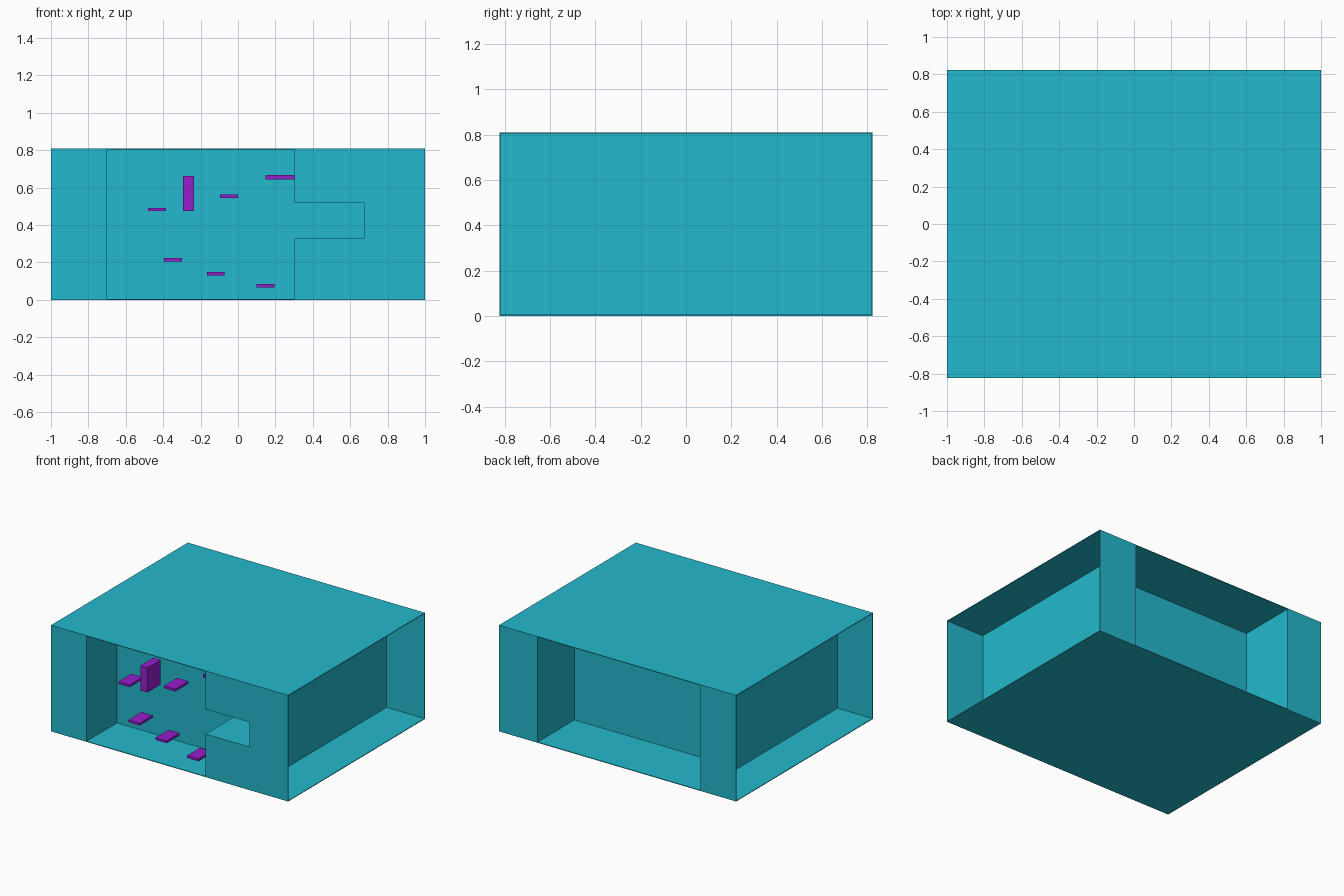
import bpy, bmesh

if "Cube" in bpy.data.objects:
    bpy.data.objects.remove(bpy.data.objects["Cube"])

def material(name, rgb):
    m = bpy.data.materials.new(name)
    m.diffuse_color = (*rgb, 1)
    m.use_nodes = True
    m.node_tree.nodes["Principled BSDF"].inputs["Base Color"].default_value = m.diffuse_color
    return m

CYAN = material("cyan", (0.017, 0.485, 0.61))
PURPLE = material("purple", (0.31, 0.013, 0.61))

X, Y, H, T = 1.0, 0.824, 0.81, 0.005      # half width, half depth, height, sheet thickness
LEFT, RIGHT = -0.70, 0.675                # side walls
FRONT, BACK = -0.457, 0.38                # recessed walls
SILL, HEAD, JAMB = 0.328, 0.517, 0.303    # notch in the front panel

def finish(name, bm, mat):
    bmesh.ops.recalc_face_normals(bm, faces=bm.faces)
    me = bpy.data.meshes.new(name)
    bm.to_mesh(me)
    bm.free()
    me.materials.append(mat)
    ob = bpy.data.objects.new(name, me)
    bpy.context.collection.objects.link(ob)

def box(name, x0, x1, y0, y1, z0, z1, mat=CYAN):
    bm = bmesh.new()
    bmesh.ops.create_cube(bm, size=1)
    for v in bm.verts:
        v.co = (x1 if v.co.x > 0 else x0, y1 if v.co.y > 0 else y0, z1 if v.co.z > 0 else z0)
    finish(name, bm, mat)

# floor and roof sheets
box("floor", -X, X, -Y, Y, 0, T)
box("roof", -X, X, -Y, Y, H - T, H)
lo, hi = T, H - T

# side walls set in from the edges, running the full depth
box("left_wall", LEFT - T, LEFT, -Y + T, Y - T, lo, hi)
box("right_wall", RIGHT, RIGHT + T, -Y + T, Y - T, lo, hi)

# recessed front and back walls
box("front_recess_wall", LEFT, RIGHT, FRONT, FRONT + T, lo, hi)
box("back_recess_wall", LEFT, RIGHT, BACK - T, BACK, lo, hi)

# corner panels
box("front_left_panel", -X, LEFT, -Y, -Y + T, lo, hi)
box("back_left_panel", -X, LEFT, Y - T, Y, lo, hi)
box("back_right_panel", RIGHT, X, Y - T, Y, lo, hi)

# front panel with the notch
outline = [(JAMB, lo), (X, lo), (X, hi), (JAMB, hi), (JAMB, HEAD),
           (RIGHT, HEAD), (RIGHT, SILL), (JAMB, SILL)]
bm = bmesh.new()
face = bm.faces.new([bm.verts.new((x, -Y, z)) for x, z in outline])
ext = bmesh.ops.extrude_face_region(bm, geom=[face])["geom"]
bmesh.ops.translate(bm, vec=(0, T, 0), verts=[g for g in ext if isinstance(g, bmesh.types.BMVert)])
finish("front_right_panel", bm, CYAN)

# returns running from the notched panel to the recessed wall
box("notch_sill", JAMB, RIGHT, -Y + T, FRONT, SILL - T, SILL)
box("notch_head", JAMB, RIGHT, -Y + T, FRONT, HEAD, HEAD + T)
box("lower_jamb", JAMB, JAMB + T, -Y + T, FRONT, lo, SILL - T)
box("upper_jamb", JAMB, JAMB + T, -Y + T, FRONT, HEAD + T, hi)

# floating ledges: x0, x1, z0, z1, front y
ledges = [(-0.48, -0.385, 0.475, 0.492, -0.755),
          (-0.295, -0.235, 0.475, 0.663, -0.755),
          (-0.095, 0.0, 0.545, 0.563, -0.755),
          (0.147, JAMB, 0.643, 0.668, -0.63),
          (-0.395, -0.30, 0.206, 0.223, -0.755),
          (-0.167, -0.073, 0.131, 0.149, -0.755),
          (0.10, 0.195, 0.065, 0.084, -0.755)]
for i, (x0, x1, z0, z1, y) in enumerate(ledges):
    box(f"ledge_{i + 1}", x0, x1, y, y + 0.157, z0, z1, PURPLE)
